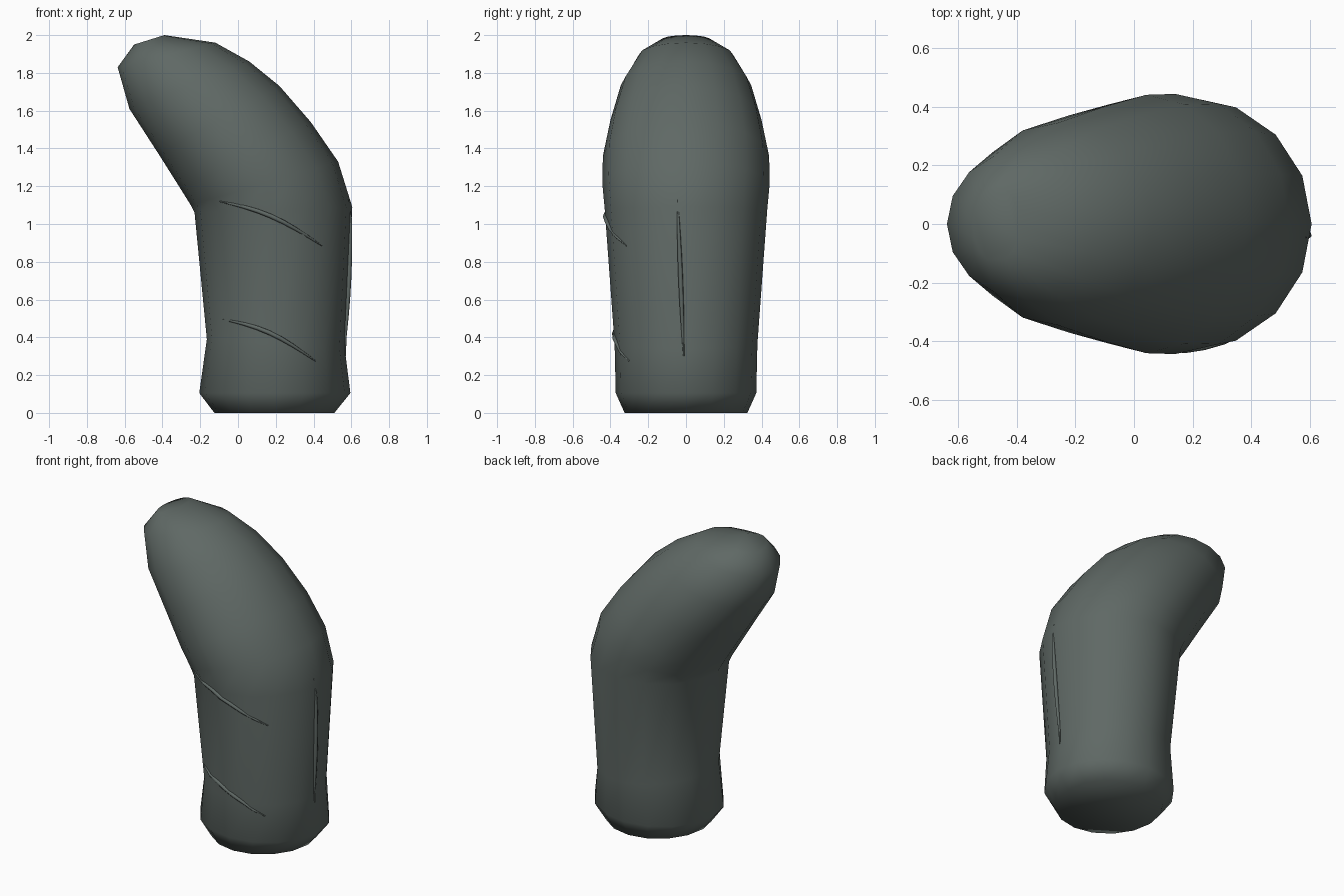
import bpy, bmesh
from math import cos, sin, pi
from mathutils import Vector
from mathutils.bvhtree import BVHTree

cube = bpy.data.objects.get("Cube")
if cube:
    bpy.data.objects.remove(cube, do_unlink=True)

SIDES = 16
COLOUR = (0.115, 0.14, 0.13, 1)

fabric = bpy.data.materials.new("dark grey green")
fabric.use_nodes = True
fabric.diffuse_color = COLOUR
fabric.node_tree.nodes["Principled BSDF"].inputs["Base Color"].default_value = COLOUR

# Bent sleeve: each ring is (inner x, inner z, outer x, outer z, half depth)
RINGS = [
    (-.125, 0, .51, 0, .325),
    (-.205, .105, .595, .105, .372),
    (-.165, .39, .565, .34, .378),
    (-.23, 1.06, .605, 1.09, .43),
    (-.25, 1.1, .53, 1.33, .443),
    (-.3, 1.18, .385, 1.54, .44),
    (-.42, 1.37, .22, 1.73, .4),
    (-.575, 1.61, .06, 1.86, .345),
    (-.637, 1.83, -.12, 1.96, .25),
    (-.55, 1.95, -.39, 2.0, .13),
]


def build_sleeve():
    bm = bmesh.new()
    loops = []
    for ix, iz, ox, oz, depth in RINGS:
        inner, outer = Vector((ix, 0, iz)), Vector((ox, 0, oz))
        mid, half = (inner + outer) / 2, (outer - inner) / 2
        loop = []
        for k in range(SIDES):
            a = 2 * pi * k / SIDES
            loop.append(bm.verts.new(mid + half * cos(a) + Vector((0, depth * sin(a), 0))))
        loops.append(loop)
    for low, high in zip(loops, loops[1:]):
        for k in range(SIDES):
            n = (k + 1) % SIDES
            bm.faces.new((low[k], low[n], high[n], high[k]))
    bm.faces.new(loops[0][::-1])
    bm.faces.new(loops[-1])
    for face in bm.faces:
        face.smooth = True
    tree = BVHTree.FromBMesh(bm)
    mesh = bpy.data.meshes.new("sleeve")
    bm.to_mesh(mesh)
    bm.free()
    mesh.materials.append(fabric)
    bpy.context.collection.objects.link(bpy.data.objects.new("sleeve", mesh))
    return tree


# Raised fabric fold: a tapered strand laid on the sleeve surface
def add_fold(name, tree, start, direction, end, sag, radius, lift, steps=8):
    curve = bpy.data.curves.new(name, "CURVE")
    curve.dimensions = "3D"
    curve.bevel_depth = radius
    curve.bevel_resolution = 1
    curve.use_fill_caps = True
    spline = curve.splines.new("POLY")
    spline.points.add(steps)
    start, end, direction = Vector(start), Vector(end), Vector(direction)
    for i, point in enumerate(spline.points):
        t = i / steps
        origin = start.lerp(end, t) + Vector((0, 0, sag * sin(pi * t)))
        hit = tree.ray_cast(origin - direction * 3, direction)[0]
        spot = hit - direction * lift * sin(pi * t)
        point.co = (*spot, 1)
        point.radius = .25 + .75 * sin(pi * t)
    curve.materials.append(fabric)
    fold = bpy.data.objects.new(name, curve)
    bpy.context.collection.objects.link(fold)
    bpy.ops.object.select_all(action="DESELECT")
    fold.select_set(True)
    bpy.context.view_layer.objects.active = fold
    bpy.ops.object.convert(target="MESH")
    bpy.ops.object.shade_smooth()


surface = build_sleeve()
BACKWARD, INWARD = (0, 1, 0), (-1, 0, 0)
add_fold("upper_front_fold", surface, (-.1, 0, 1.12), BACKWARD, (.445, 0, .885), .04, .013, .003)
add_fold("lower_front_fold", surface, (-.08, 0, .495), BACKWARD, (.41, 0, .275), .04, .013, .003)
add_fold("outer_side_fold", surface, (0, -.045, 1.13), INWARD, (0, -.012, .3), 0, .013, .008)
